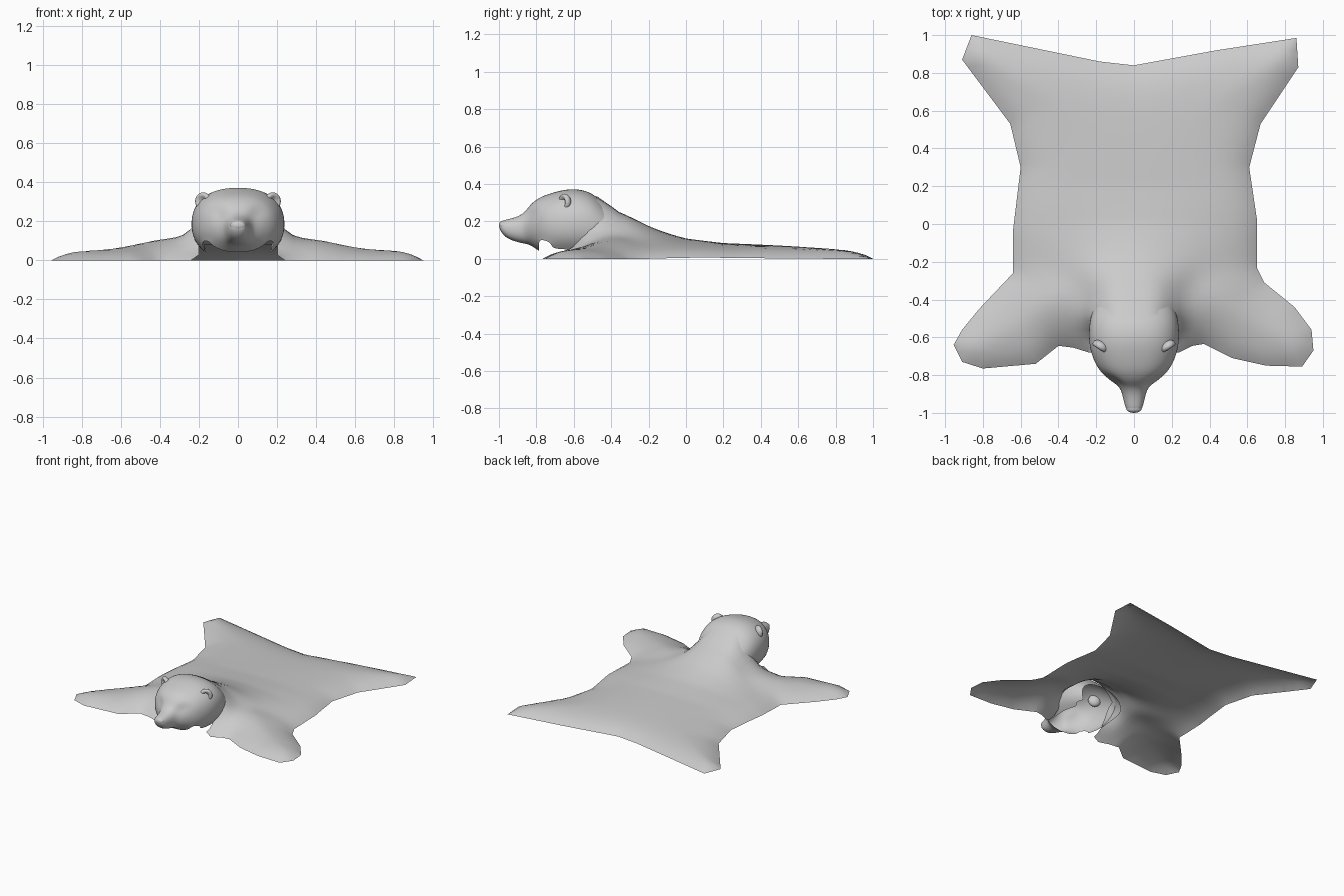
import bpy, bmesh, math
from mathutils import Vector, Matrix

cube = bpy.data.objects.get("Cube")
if cube:
    bpy.data.objects.remove(cube)

grey = bpy.data.materials.new("plain grey fur")
grey.use_nodes = True
COLOUR = (0.6, 0.6, 0.6, 1)
grey.diffuse_color = COLOUR
grey.node_tree.nodes["Principled BSDF"].inputs["Base Color"].default_value = COLOUR


def finish(bm, name, subdivide=0):
    mesh = bpy.data.meshes.new(name)
    bm.to_mesh(mesh)
    bm.free()
    mesh.materials.append(grey)
    for poly in mesh.polygons:
        poly.use_smooth = True
    obj = bpy.data.objects.new(name, mesh)
    bpy.context.collection.objects.link(obj)
    if subdivide:
        mod = obj.modifiers.new("smooth", "SUBSURF")
        mod.levels = mod.render_levels = subdivide
    return obj


def ramp(value, low, high):
    t = min(1, max(0, (value - low) / (high - low)))
    return t * t * (3 - 2 * t)


def interpolate(points, value):
    for (a, ha), (b, hb) in zip(points, points[1:]):
        if value <= b:
            return ha + (hb - ha) * max(0, (value - a) / (b - a))
    return points[-1][1]


# Outline of the pelt, from beside the head round both sides
OUTLINE = [(.24, -.68), (.31, -.645), (.37, -.635), (.52, -.71), (.7, -.75),
           (.89, -.755), (.95, -.67), (.94, -.56), (.85, -.44), (.69, -.31),
           (.65, -.23), (.65, .03), (.61, .3), (.67, .53), (.87, .83),
           (.86, .985), (.44, .92), (0, .84), (-.18, .86), (-.86, 1),
           (-.91, .87), (-.655, .53), (-.6, .3), (-.64, -.03), (-.64, -.26),
           (-.82, -.45), (-.91, -.56), (-.955, -.64), (-.91, -.73), (-.8, -.765),
           (-.52, -.74), (-.4, -.645), (-.32, -.655), (-.24, -.68)]
SPINE = [(-.55, .245), (-.5, .235), (-.44, .185), (-.36, .13), (-.2, .09),
         (0, .045), (.2, .022), (.5, .01), (.8, 0)]


def edge_distance(p):
    best = 9
    for a, b in zip(OUTLINE, OUTLINE[1:]):
        a, b = Vector(a), Vector(b)
        t = (p - a).dot(b - a) / (b - a).length_squared
        best = min(best, (p - a.lerp(b, min(1, max(0, t)))).length)
    return best


def pelt_height(x, y):
    rise = 1 - math.exp(-edge_distance(Vector((x, y))) / .09)
    shoulder = .065 * math.exp(-((y + .42) / .22) ** 2) * (1 - ramp(abs(x), .25, .75))
    width = .22 + .3 * ramp(y, -.4, .2)
    power = 4 - 2 * ramp(y, -.45, -.1)
    neck = interpolate(SPINE, y) * math.exp(-abs(x / width) ** power)
    return rise * (.062 + shoulder) + neck * ramp(y, -.62, -.48)


# Pelt: outline cut into a grid, then raised
bm = bmesh.new()
bm.faces.new([bm.verts.new((x, y, 0)) for x, y in OUTLINE])
for axis in ((1, 0, 0), (0, 1, 0)):
    for i in range(-24, 25):
        bmesh.ops.bisect_plane(bm, geom=bm.verts[:] + bm.edges[:] + bm.faces[:],
                               plane_co=Vector(axis) * (i * .04 + .001),
                               plane_no=axis, dist=1e-5)
hidden = [f for f in bm.faces if abs(f.calc_center_median().x) < .2
          and f.calc_center_median().y < -.46]
bmesh.ops.delete(bm, geom=hidden, context="FACES")
for v in bm.verts:
    v.co.z = pelt_height(v.co.x, v.co.y)
bmesh.ops.recalc_face_normals(bm, faces=bm.faces)
if sum(f.normal.z for f in bm.faces) < 0:
    bmesh.ops.reverse_faces(bm, faces=bm.faces[:])
finish(bm, "pelt")

# Head: rings from nose to neck (y, top, bottom, half width)
RINGS = [(-.998, .19, .16, .025), (-.98, .205, .13, .042), (-.95, .212, .105, .052),
         (-.9, .225, .088, .062), (-.86, .25, .08, .078), (-.835, .29, .075, .12),
         (-.785, .33, .04, .18), (-.72, .353, .01, .217), (-.65, .372, 0, .237),
         (-.58, .376, 0, .242), (-.5, .355, 0, .235), (-.43, .29, 0, .21),
         (-.36, .22, 0, .18)]
SIDES = 24
bm = bmesh.new()
loops = []
for y, top, bottom, half in RINGS:
    loop = []
    for i in range(SIDES):
        a = math.tau * i / SIDES
        c, s = math.cos(a), math.sin(a)
        x = half * math.copysign(abs(c) ** .85, c)
        z = (top + bottom) / 2 + (top - bottom) / 2 * math.copysign(abs(s) ** .9, s)
        loop.append(bm.verts.new((x, y, z)))
    loops.append(loop)
for one, two in zip(loops, loops[1:]):
    for i in range(SIDES):
        j = (i + 1) % SIDES
        bm.faces.new((one[i], one[j], two[j], two[i]))
bm.faces.new(loops[0])
bmesh.ops.recalc_face_normals(bm, faces=bm.faces)
# Eye hollows
for v in bm.verts:
    for side in (-1, 1):
        gap = (v.co - Vector((side * .09, -.835, .235))).length
        v.co.y += .025 * math.exp(-(gap / .035) ** 2)
# Open throat
throat = [f for f in bm.faces if f.calc_center_median().y > -.8
          and f.calc_center_median().z < .1 and abs(f.calc_center_median().x) < .17]
bmesh.ops.delete(bm, geom=throat, context="FACES")
finish(bm, "head", 2)


def ball(name, centre, size, turn=0, dent=0):
    bm = bmesh.new()
    bmesh.ops.create_uvsphere(bm, u_segments=20, v_segments=12, radius=1)
    for v in bm.verts:
        if v.co.y < 0:
            v.co.y += dent * math.exp(-(v.co.x ** 2 + v.co.z ** 2) / .3)
    bm.transform(Matrix.Translation(centre) @ Matrix.Rotation(turn, 4, "Z")
                 @ Matrix.Diagonal((*size, 1)))
    finish(bm, name)


# Nose and cupped ears
ball("nose", (0, -.978, .178), (.04, .022, .026))
for side, label in ((1, "left"), (-1, "right")):
    ball(label + "_ear", (side * .178, -.65, .302), (.046, .032, .046), side * .55, 1.3)
